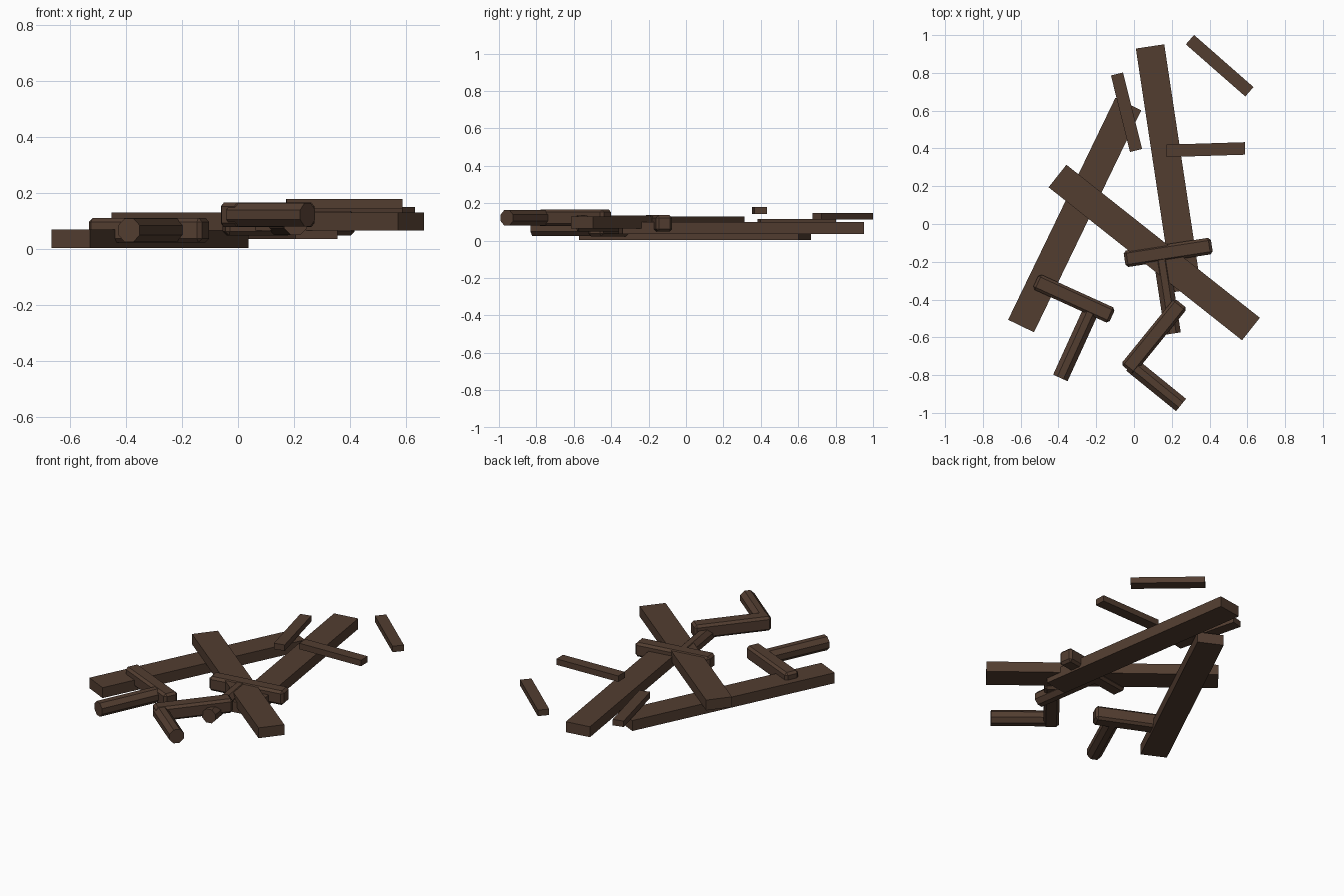
import bpy, bmesh, math
from mathutils import Vector, Matrix

if "Cube" in bpy.data.objects:
    bpy.data.objects.remove(bpy.data.objects["Cube"])

wood = bpy.data.materials.new("dark brown wood")
wood.diffuse_color = (0.085, 0.047, 0.030, 1)
wood.use_nodes = True
wood.node_tree.nodes["Principled BSDF"].inputs["Base Color"].default_value = wood.diffuse_color


def place(bm, name, a, b, z):
    """Turn a bar lying along local x so that it runs from a to b at height z."""
    a, b = Vector(a), Vector(b)
    mid, d = (a + b) / 2, b - a
    me = bpy.data.meshes.new(name)
    bm.to_mesh(me)
    bm.free()
    me.materials.append(wood)
    ob = bpy.data.objects.new(name, me)
    ob.location = (mid.x, mid.y, z)
    ob.rotation_euler = (0, 0, math.atan2(d.y, d.x))
    bpy.context.collection.objects.link(ob)
    return ob


def board(name, a, b, width, z0, z1, chamfer=0):
    length = (Vector(b) - Vector(a)).length
    bm = bmesh.new()
    bmesh.ops.create_cube(bm, size=1)
    bmesh.ops.scale(bm, vec=(length, width, z1 - z0), verts=bm.verts)
    ob = place(bm, name, a, b, (z0 + z1) / 2)
    if chamfer:
        mod = ob.modifiers.new("chamfer", 'BEVEL')
        mod.width, mod.segments = chamfer, 1


def log(name, a, b, size, z):
    # octagonal rod with flat sides up
    length = (Vector(b) - Vector(a)).length
    r = size / 2 / math.cos(math.pi / 8)
    bm = bmesh.new()
    bmesh.ops.create_cone(bm, cap_ends=True, segments=8, radius1=r, radius2=r, depth=length)
    bmesh.ops.rotate(bm, matrix=Matrix.Rotation(math.pi / 8, 3, 'Z'), verts=bm.verts)
    bmesh.ops.rotate(bm, matrix=Matrix.Rotation(math.pi / 2, 3, 'Y'), verts=bm.verts)
    place(bm, name, a, b, z)


# three wide planks
board("plank_left", (-0.598, -0.54), (-0.03, 0.635), 0.152, 0.004, 0.069)
board("plank_right", (0.085, 0.94), (0.28, -0.35), 0.152, 0.036, 0.101)
board("plank_cross", (-0.405, 0.254), (0.619, -0.556), 0.152, 0.066, 0.13)

# three thin slats
board("slat_left", (-0.09, 0.794), (0.011, 0.389), 0.066, 0.08, 0.117)
board("slat_middle", (0.172, 0.387), (0.588, 0.4), 0.066, 0.142, 0.179)
board("slat_back", (0.296, 0.976), (0.611, 0.70), 0.066, 0.112, 0.149)

# three broken joints: chamfered beam with an octagonal log set at right angles
joints = [
    ("left", (-0.52, -0.303), (-0.116, -0.487), (-0.39, -0.815), 0.067),
    ("front", (0.248, -0.42), (-0.036, -0.77), (0.249, -0.958), 0.122),
    ("middle", (-0.05, -0.186), (0.412, -0.115), (0.206, -0.58), 0.092),
]
for side, a, b, tip, z in joints:
    board("beam_" + side, a, b, 0.088, z - 0.044, z + 0.044, 0.014)
    a, d = Vector(a), (Vector(b) - Vector(a)).normalized()
    foot = a + d * (Vector(tip) - a).dot(d)
    log("log_" + side, tip, foot, 0.084, z)
